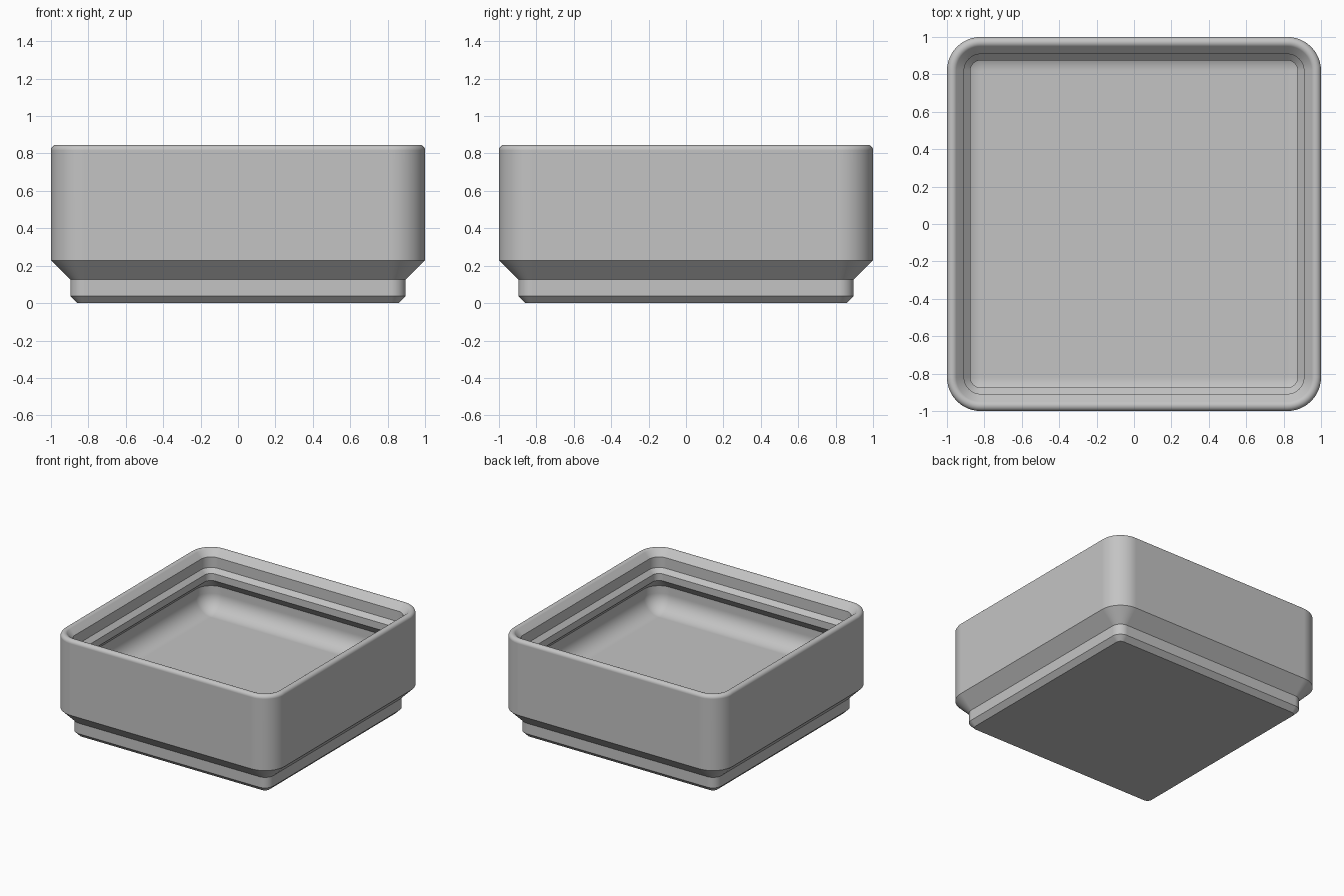
import bpy
import bmesh
import math

if "Cube" in bpy.data.objects:
    bpy.data.objects.remove(bpy.data.objects["Cube"], do_unlink=True)

SCALE = 2 / 41.5      # millimetres to model units
HALF = 20.75          # half width in mm
CORNER = 3.75         # outer corner radius in mm
CORNER_STEPS = 12


def arc(cx, cz, radius, start, end, steps):
    """Profile points along an arc, angles in degrees."""
    angles = [math.radians(start + (end - start) * i / steps) for i in range(steps + 1)]
    return [(cx + radius * math.cos(a), cz + radius * math.sin(a)) for a in angles]


def rounded_square(bm, inset, z):
    """Ring of vertices, inset from the outer wall, at height z (mm)."""
    radius = max(CORNER - inset, 0.05)
    centre = HALF - inset - radius
    ring = []
    for quarter in range(4):
        mid = math.radians(45 + 90 * quarter)
        cx = math.copysign(centre, math.cos(mid))
        cy = math.copysign(centre, math.sin(mid))
        for i in range(CORNER_STEPS + 1):
            a = math.radians(90 * (quarter + i / CORNER_STEPS))
            ring.append(bm.verts.new(((cx + radius * math.cos(a)) * SCALE,
                                      (cy + radius * math.sin(a)) * SCALE,
                                      z * SCALE)))
    return ring


def loft(name, profile, material):
    """Closed shell through rounded-square rings, capped at both ends."""
    bm = bmesh.new()
    rings = [rounded_square(bm, d, z) for d, z in profile]
    count = len(rings[0])
    for low, high in zip(rings, rings[1:]):
        for i in range(count):
            j = (i + 1) % count
            bm.faces.new((low[i], low[j], high[j], high[i]))
    bm.faces.new(rings[0][::-1])
    bm.faces.new(rings[-1])
    mesh = bpy.data.meshes.new(name)
    bm.to_mesh(mesh)
    bm.free()
    mesh.materials.append(material)
    obj = bpy.data.objects.new(name, mesh)
    bpy.context.collection.objects.link(obj)
    return obj


grey = bpy.data.materials.new("light grey plastic")
grey.use_nodes = True
colour = (0.55, 0.55, 0.55, 1)
grey.diffuse_color = colour
grey.node_tree.nodes["Principled BSDF"].inputs["Base Color"].default_value = colour

# Profile as (inset, height), up the outside and down the inside
foot = [(2.95, 0), (2.15, 0.8), (2.15, 2.6), (0, 4.75)]
rim = arc(0.6, 16.95, 0.6, 180, 45, 10)
stacking_lip = [(1.9, 16.5), (1.9, 14.7), (2.6, 14), (2.6, 12.8), (0.95, 11.15)]
floor_fillet = arc(3.75, 9.85, 2.8, 180, 270, 12)

storage_bin = loft("storage_bin", foot + rim + stacking_lip + floor_fillet, grey)

# Smooth corners and fillets, crisp chamfers, flat panels
bpy.ops.object.select_all(action='DESELECT')
storage_bin.select_set(True)
bpy.context.view_layer.objects.active = storage_bin
bpy.ops.object.shade_smooth_by_angle(angle=math.radians(25))
weighted = storage_bin.modifiers.new("flat panels", 'WEIGHTED_NORMAL')
weighted.keep_sharp = True
